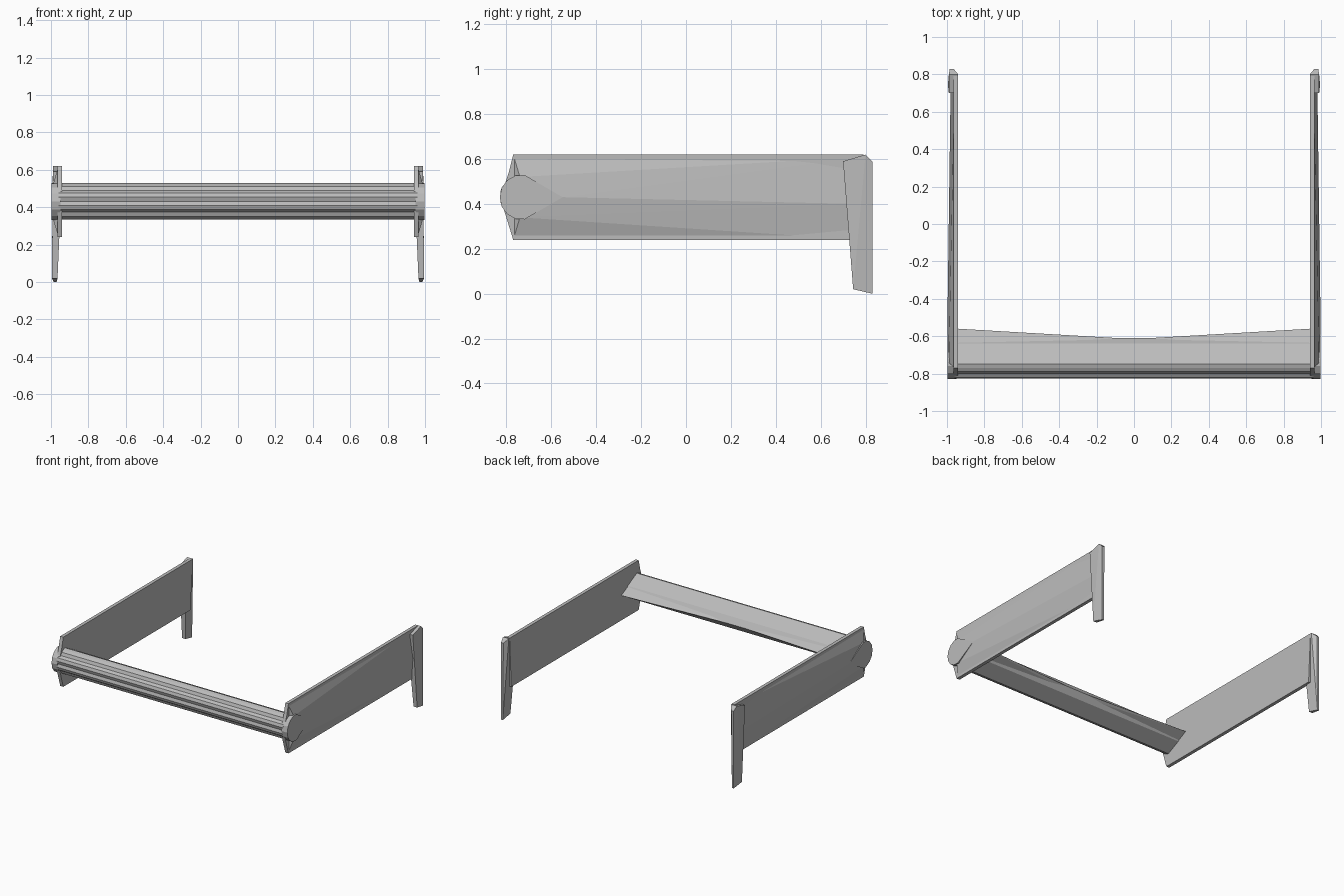
import bpy, bmesh, math

cube = bpy.data.objects.get("Cube")
if cube:
    bpy.data.objects.remove(cube, do_unlink=True)

grey = bpy.data.materials.new("plain grey")
grey.use_nodes = True
grey.diffuse_color = (0.5, 0.5, 0.5, 1)
grey.node_tree.nodes["Principled BSDF"].inputs["Base Color"].default_value = (0.5, 0.5, 0.5, 1)


def finish(name, bm):
    bmesh.ops.recalc_face_normals(bm, faces=bm.faces)
    mesh = bpy.data.meshes.new(name)
    bm.to_mesh(mesh)
    bm.free()
    mesh.materials.append(grey)
    obj = bpy.data.objects.new(name, mesh)
    bpy.context.collection.objects.link(obj)
    return obj


def hull(name, points):
    """Faceted solid wrapped around a few corner points."""
    bm = bmesh.new()
    for p in points:
        bm.verts.new(p)
    result = bmesh.ops.convex_hull(bm, input=bm.verts)
    loose = [v for v in bm.verts if not v.link_faces]
    bmesh.ops.delete(bm, geom=loose, context="VERTS")
    return finish(name, bm)


def prism(name, outline, x0, x1):
    """Extrude a (y, z) outline along x."""
    bm = bmesh.new()
    face = bm.faces.new([bm.verts.new((x0, y, z)) for y, z in outline])
    ext = bmesh.ops.extrude_face_region(bm, geom=[face])
    verts = [v for v in ext["geom"] if isinstance(v, bmesh.types.BMVert)]
    bmesh.ops.translate(bm, verts=verts, vec=(x1 - x0, 0, 0))
    return finish(name, bm)


# Cross bar: round grooved front, wedge-shaped back
bar = [(-0.64, 0.475), (-0.61, 0.43), (-0.64, 0.385)]
for i in range(13):
    a = math.radians(-100 - i * 160 / 12)
    r = 0.09 if i in (3, 6, 9) else 0.1
    bar.append((-0.73 + r * math.cos(a), 0.432 + r * math.sin(a)))
prism("cross_bar", bar, -0.96, 0.96)

for side, label in ((1, "left"), (-1, "right")):
    # Flat arm plate with chamfered front
    plate = [(-0.77, 0.62), (0.79, 0.62), (0.77, 0.24), (-0.77, 0.24),
             (-0.81, 0.37), (-0.82, 0.45), (-0.79, 0.54)]
    prism(label + "_arm_plate", plate, side * 0.94, side * 0.966)

    # Shallow raised ridge tapering along the outside of the arm
    ridge = [(side * 0.96, y, z) for y, z in
             ((-0.77, 0.62), (-0.77, 0.24), (0.78, 0.24), (0.78, 0.61))]
    ridge += [(side * 0.998, -0.55, 0.43), (side * 0.98, 0.76, 0.40),
              (side * 0.99, -0.74, 0.52), (side * 0.99, -0.74, 0.34)]
    hull(label + "_arm_ridge", ridge)

    # End cap of the cross bar
    cap = []
    for i in range(9):
        a = math.radians(80 + i * 25)
        y, z = -0.735 + 0.095 * math.cos(a), 0.43 + 0.1 * math.sin(a)
        cap += [(side * 0.95, y, z), (side * 0.998, y, z)]
    cap += [(side * 0.95, -0.55, 0.43), (side * 0.998, -0.55, 0.43)]
    hull(label + "_end_cap", cap)

    # Thin fin narrowing from the arm towards the middle of the bar
    hull(label + "_fin", [(side * 0.94, -0.56, 0.43), (0, -0.615, 0.43),
                          (side * 0.94, -0.64, 0.47), (side * 0.94, -0.64, 0.39),
                          (0, -0.64, 0.45), (0, -0.64, 0.41)])

    # Tapered rear leg
    leg = [(side * x, y, z) for x, y, z in
           ((0.94, 0.70, 0.59), (0.99, 0.70, 0.59), (0.94, 0.80, 0.62),
            (0.99, 0.80, 0.62), (0.965, 0.83, 0.59), (0.985, 0.83, 0.59),
            (0.965, 0.745, 0.02), (0.995, 0.745, 0.02),
            (0.97, 0.83, 0.0), (0.985, 0.83, 0.0))]
    hull(label + "_rear_leg", leg)
